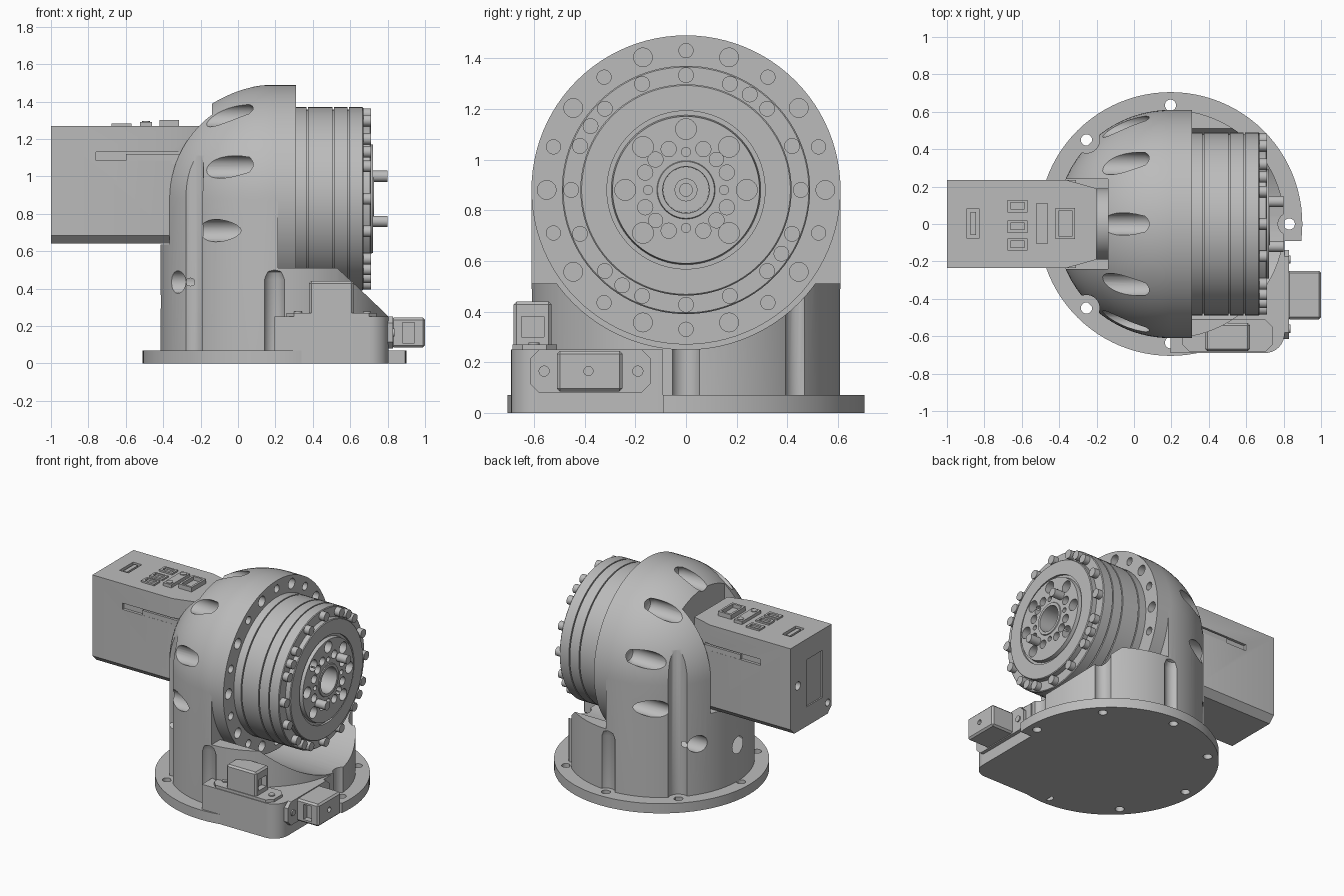
import bpy, bmesh
from math import sin, cos, pi, radians, tau
from mathutils import Matrix, Vector

if "Cube" in bpy.data.objects:
    bpy.data.objects.remove(bpy.data.objects["Cube"])

grey = bpy.data.materials.new("machined grey")
grey.use_nodes = True
grey.diffuse_color = (0.5, 0.5, 0.5, 1)
grey.node_tree.nodes["Principled BSDF"].inputs["Base Color"].default_value = grey.diffuse_color

CX, CZ, R = 0.195, 0.88, 0.61      # pedestal axis, joint height, main radius


def finish(name, bm):
    bmesh.ops.recalc_face_normals(bm, faces=bm.faces)
    mesh = bpy.data.meshes.new(name)
    bm.to_mesh(mesh)
    bm.free()
    mesh.materials.append(grey)
    ob = bpy.data.objects.new(name, mesh)
    bpy.context.collection.objects.link(ob)
    return ob


def box(name, x, y, z, bevel=0):
    bm = bmesh.new()
    bmesh.ops.create_cube(bm, size=1)
    for v in bm.verts:
        v.co = [lo + (hi - lo) * (c + 0.5) for c, (lo, hi) in zip(v.co, (x, y, z))]
    if bevel:
        bmesh.ops.bevel(bm, geom=bm.edges[:], offset=bevel, segments=1, affect='EDGES')
    return finish(name, bm)


def prism(name, outline, z0, z1):
    bm = bmesh.new()
    face = bm.faces.new([bm.verts.new((x, y, z0)) for x, y in outline])
    top = bmesh.ops.extrude_face_region(bm, geom=[face])["geom"]
    bmesh.ops.translate(bm, vec=(0, 0, z1 - z0),
                        verts=[g for g in top if isinstance(g, bmesh.types.BMVert)])
    return finish(name, bm)


def lathe(name, profile, axis="z", centre=(0, 0, 0), steps=96):
    """Revolve (distance along axis, radius) points; ends lie on the axis."""
    bm = bmesh.new()
    verts = [bm.verts.new((r, 0, h)) for h, r in profile]
    edges = [bm.edges.new(pair) for pair in zip(verts, verts[1:])]
    bmesh.ops.spin(bm, geom=verts + edges, cent=(0, 0, 0), axis=(0, 0, 1),
                   angle=tau, steps=steps, use_merge=True)
    bmesh.ops.remove_doubles(bm, verts=bm.verts, dist=0.0005)
    if axis == "x":
        bm.transform(Matrix.Rotation(pi / 2, 4, 'Y'))
    elif axis == "y":
        bm.transform(Matrix.Rotation(-pi / 2, 4, 'X'))
    bm.transform(Matrix.Translation(centre))
    return finish(name, bm)


def rod(name, axis, a, b, r, centre, steps=24):
    return lathe(name, [(a, 0), (a, r), (b, r), (b, 0)], axis, centre, steps)


def cut(target, cutters):
    for c in cutters:
        c.hide_render = True
        mod = target.modifiers.new("cut", 'BOOLEAN')
        mod.operation, mod.solver, mod.object = 'DIFFERENCE', 'EXACT', c
        with bpy.context.temp_override(object=target, active_object=target):
            bpy.ops.object.modifier_apply(modifier=mod.name)
        bpy.data.objects.remove(c)


def on_joint(radius, degrees):
    a = radians(degrees)
    return (0, radius * sin(a), CZ + radius * cos(a))


# Base plate with bolt holes, trimmed beside the connector block
base = rod("base_plate", "z", 0, 0.07, 0.705, (CX, 0, 0), 96)
bolts = [(CX + 0.635 * cos(k * pi / 4), 0.635 * sin(k * pi / 4)) for k in range(8)]
cut(base, [box("trim", (0.8, 1.2), (-0.9, -0.09), (-1, 1))])
cut(base, [rod("hole", "z", -0.1, 0.2, 0.03, (x, y, 0)) for x, y in bolts if (x, y) != bolts[7]])

# Pedestal and dome in one turned body
arc = [(CZ + R * sin(k * pi / 48), R * cos(k * pi / 48)) for k in range(24)]
body = lathe("pedestal_dome", [(0.05, 0), (0.05, R)] + arc + [(CZ + R, 0)], "z", (CX, 0, 0))
cut(body, [box("front_cut", (CX + 0.02, 2), (-1, 1), (0.51, 2)),
           rod("saddle", "x", CX + 0.02, 2, 0.63, (0, 0, CZ), 96),
           box("motor_notch", (-1, -0.14), (-0.24, 0.24), (0.635, 2))])
# Vertical bolt clearances
for k, (x, y) in enumerate(bolts):
    if k in (3, 5):
        cut(body, [rod("groove", "z", 0.07, 2, 0.07, (x, y, 0))])
    elif k not in (4, 7):
        cut(body, [lathe("groove", [(0.07, 0), (0.07, 0.06), (0.45, 0.06), (0.49, 0.045),
                                    (0.51, 0)], "z", (x, y, 0), 24)])
# Screw pockets running back through the dome
for k in range(-4, 6):
    cut(body, [lathe("pocket", [(-1, 0), (-1, 0.06), (0.06, 0.06), (0.09, 0.045), (0.11, 0)],
                     "x", on_joint(0.55, 36 * k), 24)])

# Mounting flange
flange = rod("mounting_flange", "x", CX, 0.31, R, (0, 0, CZ), 96)
cut(flange, [rod("hole", "x", 0.25, 0.4, 0.037 if k % 2 else 0.028, on_joint(0.55, 18 * k))
             for k in range(20)])

# Rotary joint housing with turned grooves
profile = [(0.3, 0), (0.3, 0.49)]
for g in (0.37, 0.51, 0.59):
    profile += [(g - 0.004, 0.49), (g - 0.004, 0.478), (g + 0.004, 0.478), (g + 0.004, 0.49)]
profile += [(0.665, 0.49), (0.67, 0.485), (0.67, 0.417), (0.705, 0.417), (0.71, 0.412),
            (0.71, 0.312), (0.695, 0.312), (0.695, 0.295), (0.722, 0.29), (0.722, 0.115),
            (0.728, 0.112), (0.728, 0.092), (0.6, 0.09), (0.6, 0.045), (0.63, 0.045),
            (0.63, 0.025), (0.58, 0.025), (0.58, 0)]
joint = lathe("rotary_joint", profile, "x", (0, 0, CZ))
for k in range(8):
    cut(joint, [rod("hole", "x", 0.66, 0.8, 0.041, on_joint(0.24, 45 * k)),
                rod("hole", "x", 0.68, 0.8, 0.03 if k % 2 else 0.018,
                    on_joint(0.17 if k % 2 else 0.15, 45 * k + (0 if k % 2 == 0 else -0.1)))])
    for side in (-1, 1):
        if k % 2:
            cut(joint, [rod("hole", "x", 0.68, 0.8, 0.03, on_joint(0.175, 45 * k + side * 22))])

# Screw heads around the joint face
for a in [22.5 * k for k in range(16)] + [33.75 + 90 * k for k in range(4)]:
    rod("joint_screw", "x", 0.66, 0.71, 0.031, on_joint(0.453, a), 20)

# Connector block with rounded outer corner
corner = [(0.7 + 0.105 * sin(t * pi / 16), -0.585 - 0.105 * cos(t * pi / 16)) for t in range(9)]
block = prism("connector_block", [(CX, -0.09), (CX, -0.69)] + corner + [(0.805, -0.09)], 0, 0.25)
cut(block, [rod("groove", "z", 0.07, 1, 0.06, (*bolts[0], 0))])


def chamfered(a0, a1, b0, b1, c):
    return [(a0 + c, b0), (a1 - c, b0), (a1, b0 + c), (a1, b1 - c),
            (a1 - c, b1), (a0 + c, b1), (a0, b1 - c), (a0, b0 + c)]


# Upper connector with socket
prism("upper_connector_plate", chamfered(0.26, 0.74, -0.685, -0.51, 0.04), 0.24, 0.27)
upper = box("upper_connector", (0.38, 0.62), (-0.68, -0.53), (0.25, 0.44), 0.012)
cut(upper, [box("socket", (0.58, 0.7), (-0.65, -0.56), (0.3, 0.38))])
for x in (0.32, 0.69):
    rod("plate_screw", "z", 0.26, 0.278, 0.022, (x, -0.6, 0), 16)

# Side connector with socket
plate = prism("side_connector_plate", chamfered(-0.25, -0.08, -0.615, -0.14, 0.035), 0.79, 0.83)
plate.data.transform(Matrix(((0, 0, 1, 0), (0, 1, 0, 0), (-1, 0, 0, 0), (0, 0, 0, 1))))
side = box("side_connector", (0.82, 1.0), (-0.51, -0.25), (0.085, 0.245), 0.012)
cut(side, [box("socket", (0.88, 0.945), (-0.6, -0.47), (0.11, 0.22)),
           rod("hole", "x", 0.97, 1.1, 0.018, (0, -0.385, 0.165))])
for y in (-0.56, -0.19):
    rod("plate_screw", "x", 0.82, 0.838, 0.022, (0, y, 0.165), 16)

# Motor housing: tapered nose, chamfered underside, side slots
motor = prism("motor_housing", [(-1, -0.235), (-0.36, -0.235), (-0.2, -0.19), (-0.2, 0.19),
                                (-0.36, 0.235), (-1, 0.235)], 0.64, 1.27)
bm = bmesh.new()
bm.from_mesh(motor.data)
low = [e for e in bm.edges if all(v.co.z < 0.7 and v.co.x < -0.3 for v in e.verts)
       and abs(e.verts[0].co.y - e.verts[1].co.y) < 0.01]
bmesh.ops.bevel(bm, geom=low, offset=0.045, segments=1, affect='EDGES')
bm.to_mesh(motor.data)
bm.free()
for s in (-1, 1):
    cut(motor, [box("slot", (-0.76, -0.31), sorted((s * 0.215, s * 0.3)), (1.085, 1.13))])
    box("slot_rail", (-0.6, -0.31), sorted((s * 0.2, s * 0.234)), (1.065, 1.12))
cut(motor, [rod("hole", "x", -1.1, -0.95, 0.03, (0, 0.15, 0.97)),
            rod("hole", "x", -1.1, -0.95, 0.025, (0, -0.19, 0.72)),
            box("hatch", (-1.1, -0.99), (-0.13, 0.05), (0.78, 1.12)),
            box("top_socket", (-0.895, -0.825), (-0.075, 0.08), (1.25, 1.3))])
box("rear_header", (-0.875, -0.845), (-0.06, 0.065), (1.24, 1.265))
rod("motor_shaft", "x", -0.4, 0.1, 0.19, (0, 0, CZ), 48)

# Sockets on the motor's top
for y in (0.095, -0.015, -0.11):
    s = box("small_socket", (-0.675, -0.57), (y - 0.033, y + 0.033), (1.26, 1.282))
    cut(s, [box("opening", (-0.66, -0.585), (y - 0.015, y + 0.02), (1.27, 1.3))])
box("terminal_strip", (-0.525, -0.46), (-0.105, 0.11), (1.26, 1.292))
for y in (0.08, -0.075):
    rod("terminal_screw", "z", 1.28, 1.297, 0.022, (-0.492, y, 0), 16)
header = box("large_socket", (-0.42, -0.315), (-0.08, 0.085), (1.26, 1.302))
cut(header, [box("opening", (-0.405, -0.33), (-0.065, 0.07), (1.275, 1.4))])

# Smooth the turned surfaces, keep edges crisp
bpy.ops.object.select_all(action='DESELECT')
for ob in bpy.context.collection.objects:
    if ob.type == 'MESH':
        ob.select_set(True)
        bpy.context.view_layer.objects.active = ob
bpy.ops.object.shade_smooth_by_angle(angle=radians(30))
